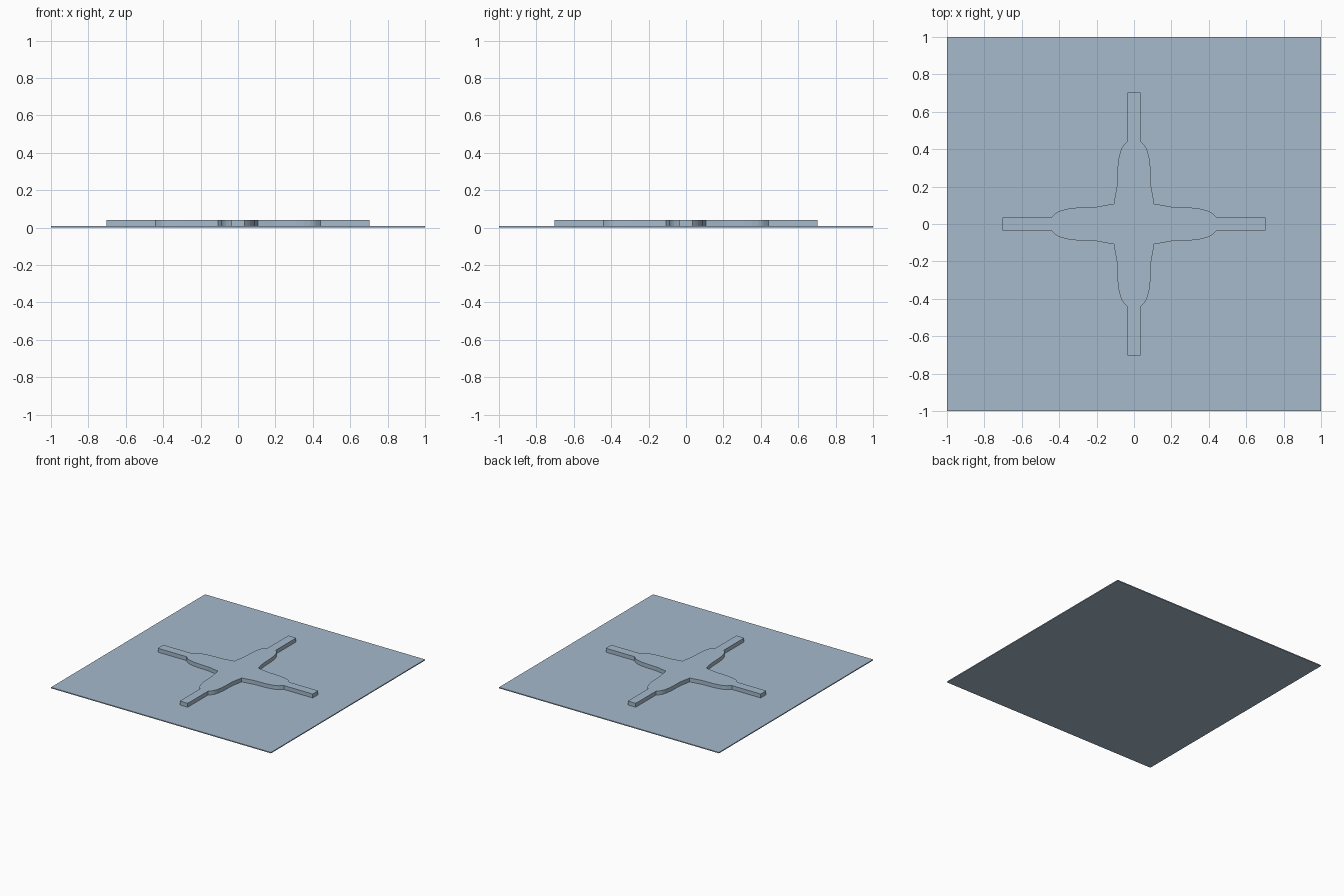
import bpy, bmesh
from mathutils import Vector, Matrix
from math import radians

cube = bpy.data.objects.get("Cube")
if cube:
    bpy.data.objects.remove(cube)

PLATE_TOP = 0.008
CROSS_TOP = 0.04

material = bpy.data.materials.new("pale blue grey")
material.use_nodes = True
colour = (0.38, 0.49, 0.60, 1)
material.diffuse_color = colour
material.node_tree.nodes["Principled BSDF"].inputs["Base Color"].default_value = colour


def prism(name, outline, bottom, top):
    """Extrude a flat counter-clockwise outline between two heights."""
    bm = bmesh.new()
    base = bm.faces.new([bm.verts.new((p.x, p.y, bottom)) for p in outline])
    raised = bmesh.ops.extrude_face_region(bm, geom=[base], use_keep_orig=True)["geom"]
    verts = [v for v in raised if isinstance(v, bmesh.types.BMVert)]
    bmesh.ops.translate(bm, verts=verts, vec=(0, 0, top - bottom))
    bmesh.ops.recalc_face_normals(bm, faces=bm.faces)
    mesh = bpy.data.meshes.new(name)
    bm.to_mesh(mesh)
    bm.free()
    mesh.materials.append(material)
    obj = bpy.data.objects.new(name, mesh)
    bpy.context.collection.objects.link(obj)
    return obj


def four_turns(points):
    """Repeat points around z in quarter turns."""
    return [Matrix.Rotation(radians(90 * i), 2) @ p for i in range(4) for p in points]


# Square base plate
prism("base_plate", four_turns([Vector((1, 1))]), 0, PLATE_TOP)

# One side of an arm, from the inner corner to the tip
side = [Vector(p) for p in (
    (0.108, 0.108), (0.155, 0.1), (0.19, 0.093), (0.225, 0.09), (0.31, 0.087),
    (0.35, 0.082), (0.385, 0.074), (0.41, 0.064), (0.425, 0.052), (0.442, 0.036),
    (0.704, 0.036))]

# Mirror it for the lower side, leaving out the corner shared with the next arm
lower = [Vector((p.x, -p.y)) for p in side[1:]]
arm = lower + side[::-1]

# Raised cross with four swelling arms
prism("raised_cross", four_turns(arm), PLATE_TOP, CROSS_TOP)
